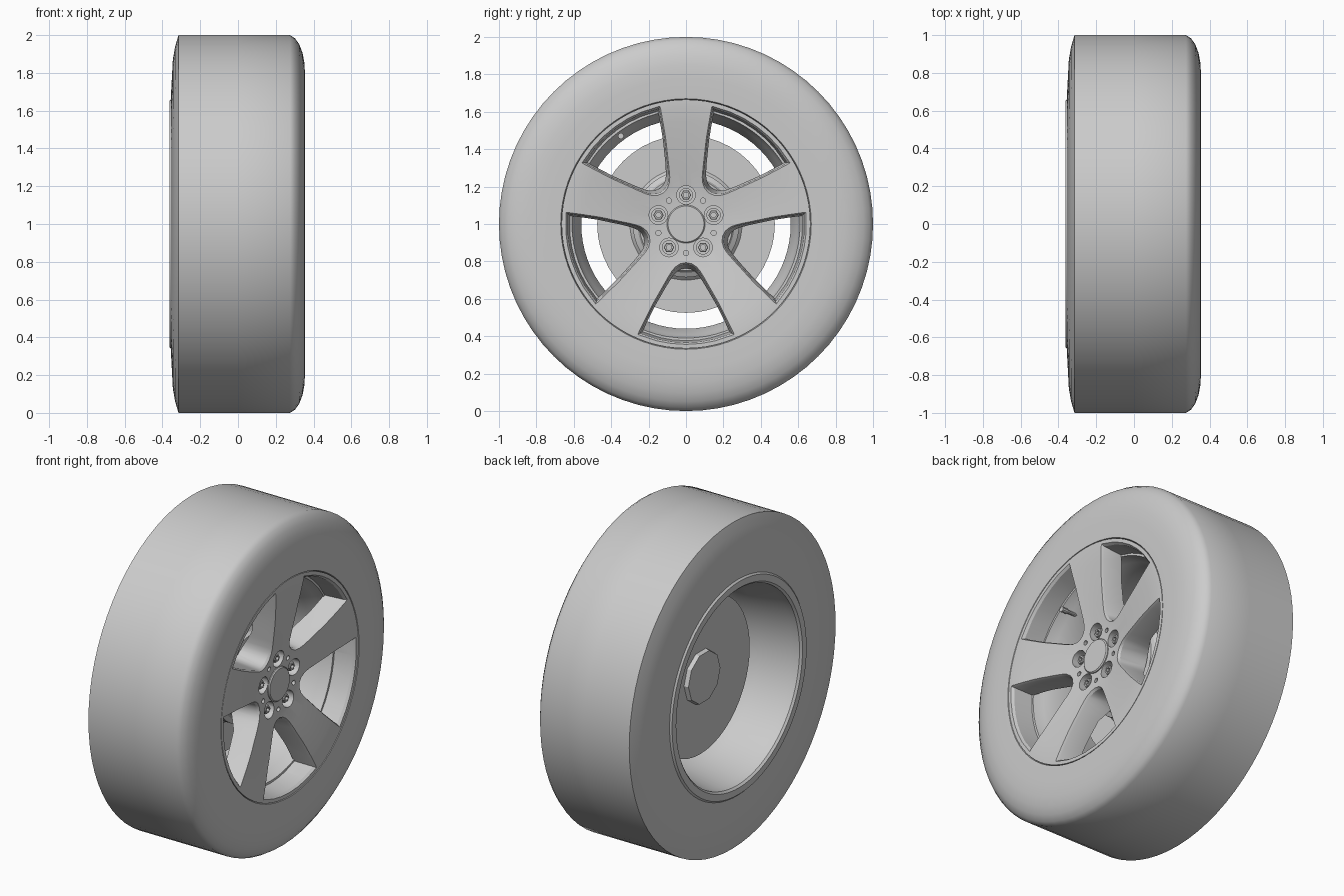
import bpy, bmesh
from math import sin, cos, pi, radians, hypot

if "Cube" in bpy.data.objects:
    bpy.data.objects.remove(bpy.data.objects["Cube"])

CZ = 1.0  # wheel axis height; axis runs along x


def finish(bm, name, angle=30):
    bmesh.ops.remove_doubles(bm, verts=bm.verts, dist=1e-5)
    bmesh.ops.recalc_face_normals(bm, faces=bm.faces)
    me = bpy.data.meshes.new(name)
    bm.to_mesh(me)
    bm.free()
    ob = bpy.data.objects.new(name, me)
    bpy.context.collection.objects.link(ob)
    if angle:
        smooth(ob, angle)
    return ob


def smooth(ob, angle):
    bpy.ops.object.select_all(action='DESELECT')
    ob.select_set(True)
    bpy.context.view_layer.objects.active = ob
    bpy.ops.object.shade_smooth_by_angle(angle=radians(angle))


def bridge(bm, a, b):
    n = len(a)
    for i in range(n):
        j = (i + 1) % n
        vs = list(dict.fromkeys([a[i], a[j], b[j], b[i]]))
        if len(vs) > 2:
            bm.faces.new(vs)


def revolve(bm, prof, segs, closed=False, cy=0, cz=0):
    """Spin (x, radius) points around an axis parallel to x."""
    rings = []
    for x, r in prof:
        if r == 0:
            rings.append([bm.verts.new((x, cy, CZ + cz))] * segs)
        else:
            rings.append([bm.verts.new((x, cy + r * cos(2 * pi * i / segs),
                                        CZ + cz + r * sin(2 * pi * i / segs)))
                          for i in range(segs)])
    for a, b in zip(rings, rings[1:]):
        bridge(bm, a, b)
    if closed:
        bridge(bm, rings[-1], rings[0])


def lathe(name, prof, segs=64, closed=False, angle=30):
    bm = bmesh.new()
    revolve(bm, prof, segs, closed)
    return finish(bm, name, angle)


def rod(bm, x0, x1, r, segs, cy=0, cz=0):
    revolve(bm, [(x0, 0), (x0, r), (x1, r), (x1, 0)], segs, cy=cy, cz=cz)


# Tyre
lathe("tyre", [(-.352, .662), (-.354, .70), (-.345, .87), (-.333, .94), (-.315, 1.0),
               (0, 1.0), (.275, 1.0), (.302, .983), (.325, .95), (.342, .905),
               (.352, .85), (.355, .78), (.353, .67), (.33, .662)], 72, True, 35)

# Rim barrel
lathe("rim_barrel", [(.22, .664), (.22, .61), (.16, .592), (.10, .56), (-.10, .563),
                     (-.30, .597), (-.35, .60), (-.362, .612), (-.362, .652),
                     (-.35, .664)], 72, True)

# Dished wheel face
FACE = [(0, .272), (.13, .272), (.2, .28), (.3, .30), (.42, .322), (.55, .342), (.63, .352), (.665, .352)]


def height(r):
    for (r0, x0), (r1, x1) in zip(FACE, FACE[1:]):
        if r <= r1:
            return x0 + (x1 - x0) * (r - r0) / (r1 - r0)
    return FACE[-1][1]


face = lathe("spoked_face", [(x, r) for r, x in FACE] +
             [(.22, .66), (.2, .5), (.17, .35), (.1, .24), (.08, .2), (.08, 0)], 80, angle=0)

# Cutter: five tapered windows with a chamfered lip, bolt pockets and small holes
half = [(.222, .03), (.24, .056), (.262, .074), (.30, .097), (.36, .131), (.432, .172), (.51, .211), (.584, .246)]
t = 22.85
arc = [(.634 * cos(radians(a)), .634 * sin(radians(a))) for a in (t * .6, t * .3, 0, -t * .3, -t * .6)]
outline = [(.216, 0)] + half + arc + [(u, -v) for u, v in reversed(half)]
bm = bmesh.new()
for k in range(5):
    a = radians(270 + 72 * k)
    loops = []
    for scale, mode in ((.87, 'back'), (1, 'lip'), (1.06, 'flare'), (1.06, 'top')):
        loop = []
        for u, v in outline:
            u, v = .43 + (u - .43) * scale, v * scale
            h = height(hypot(u, v))
            x = {'back': .04, 'lip': h - .015, 'flare': h + .004, 'top': .42}[mode]
            loop.append(bm.verts.new((x, u * cos(a) - v * sin(a), CZ + u * sin(a) + v * cos(a))))
        loops.append(loop)
    for p, q in zip(loops, loops[1:]):
        bridge(bm, p, q)
    bm.faces.new(loops[0])
    bm.faces.new(loops[-1])
    b = a + pi
    rod(bm, .215, .42, .05, 24, .155 * cos(b), .155 * sin(b))
    rod(bm, .24, .42, .014, 12, .155 * cos(a), .155 * sin(a))
cutter = finish(bm, "face_cutter", 0)
cutter.hide_render = True
mod = face.modifiers.new("windows", 'BOOLEAN')
mod.operation = 'DIFFERENCE'
mod.solver = 'EXACT'
mod.object = cutter
bpy.context.view_layer.objects.active = face
bpy.ops.object.modifier_apply(modifier=mod.name)
bpy.data.objects.remove(cutter)
smooth(face, 25)

# Centre cap
lathe("centre_cap", [(.25, 0), (.25, .102), (.278, .102), (.284, .096), (.284, 0)], 48)

# Wheel bolts: collar, hex head and recess
bm = bmesh.new()
for k in range(5):
    b = radians(90 + 72 * k)
    cy, cz = .155 * cos(b), .155 * sin(b)
    rod(bm, .20, .228, .038, 20, cy, cz)
    revolve(bm, [(.22, 0), (.22, .028), (.262, .028), (.266, .024), (.266, .015), (.25, .015), (.25, 0)],
            6, cy=cy, cz=cz)
finish(bm, "wheel_bolts")

# Brake disc with stepped hat
lathe("brake_disc", [(-.10, 0), (-.10, .475), (-.04, .475), (-.04, .30), (-.025, .285),
                     (.05, .285), (.065, .26), (.085, .25), (.085, 0)], 48)

# Low-poly hub behind the disc
lathe("rear_hub", [(-.125, 0), (-.125, .155), (-.09, .165), (-.09, 0)], 10)

# Valve stem
bm = bmesh.new()
va = radians(126.5)
rod(bm, .13, .20, .011, 10, .585 * cos(va), .585 * sin(va))
rod(bm, .20, .235, .016, 10, .585 * cos(va), .585 * sin(va))
finish(bm, "valve_stem")
